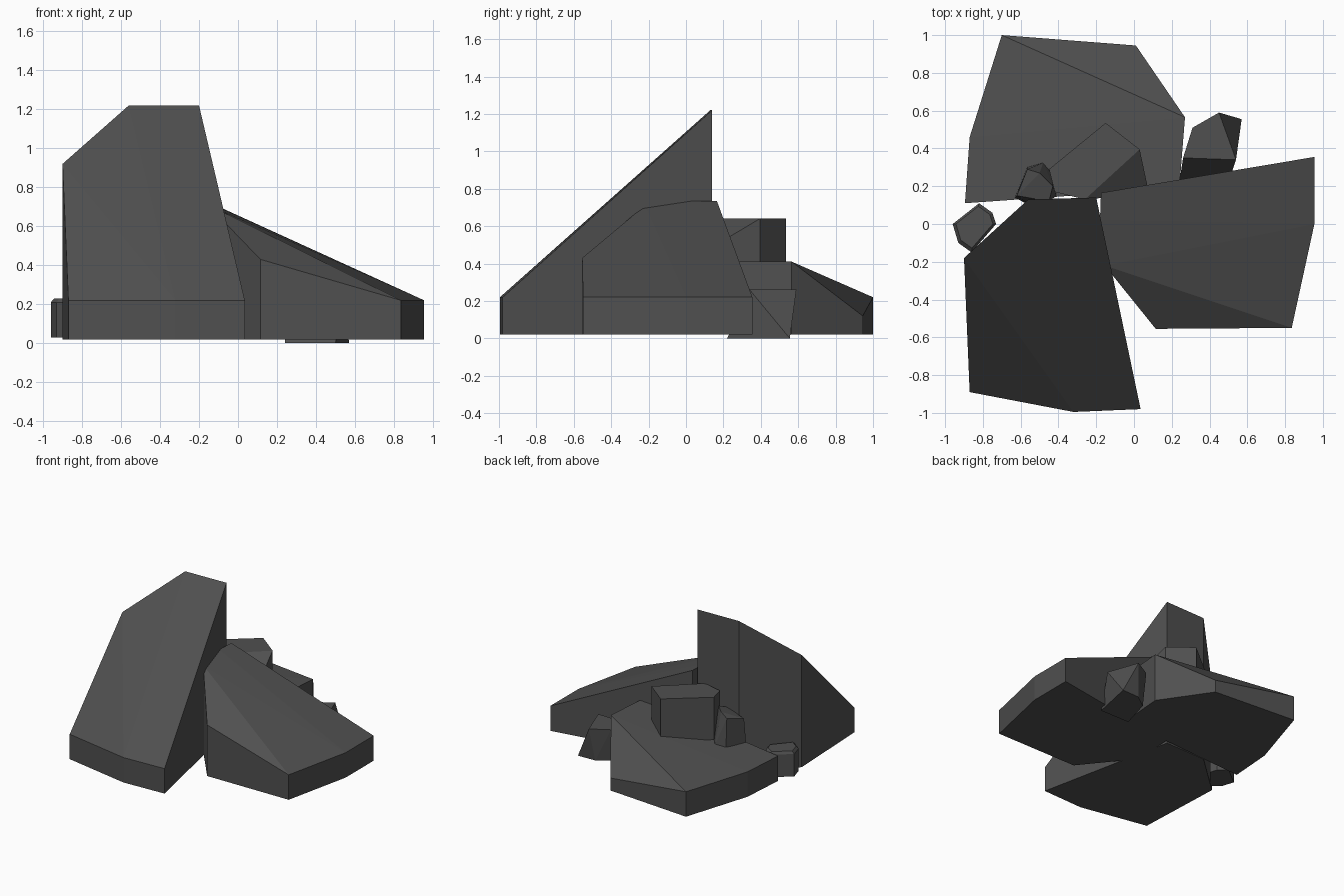
import bpy, bmesh

stone = bpy.data.materials.new("dark_grey_stone")
stone.diffuse_color = (0.08, 0.08, 0.08, 1)


def rock(name, points):
    """Flat-faced convex boulder wrapped around a few corner points."""
    bm = bmesh.new()
    for p in points:
        bm.verts.new(p)
    res = bmesh.ops.convex_hull(bm, input=bm.verts[:])
    loose = [v for v in bm.verts if not v.link_faces]
    bmesh.ops.delete(bm, geom=loose, context='VERTS')
    bmesh.ops.dissolve_limit(bm, angle_limit=0.01, verts=bm.verts[:], edges=bm.edges[:])
    bmesh.ops.recalc_face_normals(bm, faces=bm.faces[:])
    me = bpy.data.meshes.new(name)
    bm.to_mesh(me)
    bm.free()
    me.materials.append(stone)
    ob = bpy.data.objects.new(name, me)
    bpy.context.collection.objects.link(ob)
    return ob


def slab(name, base, top):
    """Upright-walled rock: each top corner carries its own height."""
    return rock(name, [(x, y, base) for x, y, z in top] + top)


# tall leaning slab, front left
slab("tall_rock", 0.02, [
    (-0.87, -0.89, 0.22), (-0.32, -0.995, 0.22), (0.035, -0.98, 0.22),
    (-0.20, 0.14, 1.22), (-0.56, 0.13, 1.22), (-0.90, -0.18, 0.92)])

# wide slab falling to the right
slab("right_rock", 0.02, [
    (0.115, -0.555, 0.43), (0.835, -0.55, 0.22), (0.955, 0.0, 0.22),
    (0.955, 0.355, 0.22), (-0.175, 0.165, 0.735), (-0.18, 0.02, 0.735),
    (-0.155, -0.22, 0.71)])

# low slab at the back
slab("back_rock", 0.02, [
    (-0.70, 1.0, 0.22), (0.01, 0.945, 0.12), (0.27, 0.565, 0.41),
    (0.24, 0.19, 0.41), (-0.895, 0.11, 0.22), (-0.87, 0.46, 0.22)])

# block resting on the back slab
slab("upper_block", 0.30, [
    (-0.45, 0.29, 0.64), (-0.15, 0.535, 0.64), (0.03, 0.395, 0.64),
    (0.08, 0.16, 0.50), (-0.26, 0.13, 0.64), (-0.42, 0.17, 0.64)])

# small stone beside the block
rock("small_stone", [
    (-0.565, 0.30, 0.27), (-0.48, 0.325, 0.27), (-0.44, 0.28, 0.27),
    (-0.41, 0.15, 0.27), (-0.52, 0.08, 0.27), (-0.63, 0.14, 0.27),
    (-0.565, 0.29, 0.50), (-0.50, 0.27, 0.53), (-0.43, 0.20, 0.53),
    (-0.45, 0.12, 0.50), (-0.62, 0.15, 0.46)])

# pebble at the far left
outline = [(-0.96, 0.0), (-0.82, 0.11), (-0.75, 0.06), (-0.73, 0.0),
           (-0.86, -0.15), (-0.93, -0.10)]
rock("left_pebble", [(x, y, z) for x, y in outline for z in (0.03, 0.21)]
     + [(-0.845 + (x + 0.845) * 0.85, y * 0.85, 0.23) for x, y in outline])

# tapered stone at the back right
rock("back_right_stone", [
    (0.45, 0.59, 0.26), (0.31, 0.51, 0.26), (0.26, 0.35, 0.26), (0.54, 0.34, 0.26),
    (0.57, 0.555, 0.0), (0.42, 0.55, 0.0), (0.31, 0.47, 0.0),
    (0.24, 0.22, 0.0), (0.50, 0.22, 0.0)])
